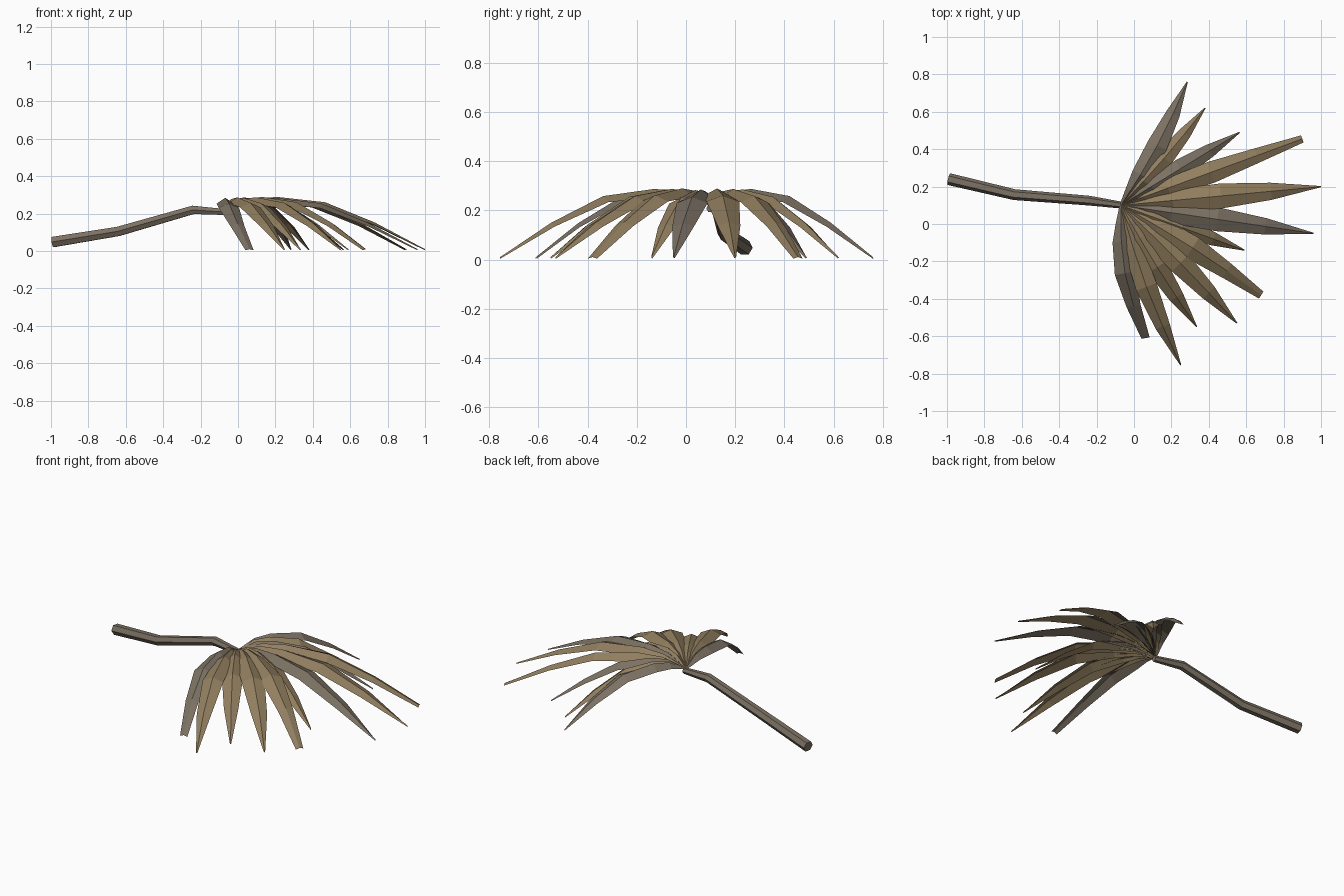
import bpy, bmesh, math
from mathutils import Vector

if "Cube" in bpy.data.objects:
    bpy.data.objects.remove(bpy.data.objects["Cube"])


def material(name, rgb):
    m = bpy.data.materials.new(name)
    m.diffuse_color = (*rgb, 1)
    m.use_nodes = True
    m.node_tree.nodes["Principled BSDF"].inputs["Base Color"].default_value = m.diffuse_color
    return m


TAN = material("dry tan", (0.285, 0.21, 0.115))
GREY = material("weathered grey brown", (0.2, 0.165, 0.125))


def finish(name, bm, mat):
    me = bpy.data.meshes.new(name)
    bm.to_mesh(me)
    bm.free()
    me.materials.append(mat)
    ob = bpy.data.objects.new(name, me)
    bpy.context.collection.objects.link(ob)
    return ob


BASE = Vector((-0.07, 0.1, 0))
# stations along a blade: fraction of length, ridge height, half width, edge drop
STATIONS = [(0, 0.225, 0.008, 0.004), (0.13, 0.277, 0.03, 0.028), (0.26, 0.287, 0.05, 0.032),
            (0.5, 0.258, 0.058, 0.025), (0.75, 0.15, 0.04, 0.016), (1, 0.01, 0.003, 0.006)]


def blade(name, tip, mat, width=1.0, tip_half=0.003, bend=0.0, lift=0.0):
    """Folded leaf blade: a raised ridge with two sloping halves."""
    d = Vector((tip[0], tip[1], 0)) - BASE
    side = Vector((-d.y, d.x, 0)).normalized()
    bm = bmesh.new()
    prev = None
    for t, z, w, drop in STATIONS:
        w = tip_half if t == 1 else w * width
        c = BASE + d * t + side * bend * math.sin(math.pi * t)
        z += lift * math.sin(math.pi * t)
        row = [bm.verts.new((*(c + side * s * w).xy, z - abs(s) * drop)) for s in (-1, 0, 1)]
        if prev:
            for i in (0, 1):
                bm.faces.new((prev[i], row[i], row[i + 1], prev[i + 1]))
        prev = row
    return finish(name, bm, mat)


# fan of blades: tip, colour, width, tip half width, sideways bend, lift
BLADES = [
    ((0.285, 0.76), GREY, 0.95, 0.003, -0.02, 0.0),
    ((0.38, 0.62), TAN, 0.85, 0.003, -0.01, -0.003),
    ((0.565, 0.49), GREY, 0.9, 0.003, 0.0, -0.006),
    ((0.9, 0.455), TAN, 1.0, 0.02, 0.0, 0.0),
    ((1.0, 0.2), TAN, 1.15, 0.003, 0.0, 0.003),
    ((0.96, -0.05), GREY, 1.1, 0.003, 0.0, -0.003),
    ((0.59, -0.14), TAN, 0.9, 0.003, 0.0, -0.006),
    ((0.68, -0.38), TAN, 1.1, 0.022, 0.015, 0.003),
    ((0.55, -0.53), TAN, 1.1, 0.003, 0.01, 0.0),
    ((0.335, -0.55), TAN, 1.0, 0.003, -0.01, -0.003),
    ((0.25, -0.755), TAN, 1.0, 0.003, -0.025, 0.0),
    ((0.062, -0.61), GREY, 0.95, 0.022, -0.045, -0.003),
]
for i, (tip, mat, w, th, b, l) in enumerate(BLADES):
    blade(f"leaf_blade_{i + 1}", tip, mat, w, th, b, l)

# bent six-sided stem
PATH = [Vector(p) for p in ((-0.99, 0.24, 0.048), (-0.64, 0.157, 0.105),
                            (-0.24, 0.125, 0.22), (-0.06, 0.1, 0.208))]
RADII = [0.032, 0.029, 0.026, 0.018]
bm = bmesh.new()
rings = []
for i, p in enumerate(PATH):
    t = (PATH[min(i + 1, 3)] - PATH[max(i - 1, 0)]).normalized()
    u = Vector((0, 0, 1)).cross(t).normalized()
    v = t.cross(u)
    rings.append([bm.verts.new(p + RADII[i] * (u * math.cos(a) + v * math.sin(a)))
                  for a in (k * math.pi / 3 for k in range(6))])
for r0, r1 in zip(rings, rings[1:]):
    for k in range(6):
        bm.faces.new((r0[k], r0[(k + 1) % 6], r1[(k + 1) % 6], r1[k]))
bm.faces.new(rings[0])
bm.faces.new(rings[-1])
bmesh.ops.recalc_face_normals(bm, faces=bm.faces)
finish("stem", bm, GREY)
